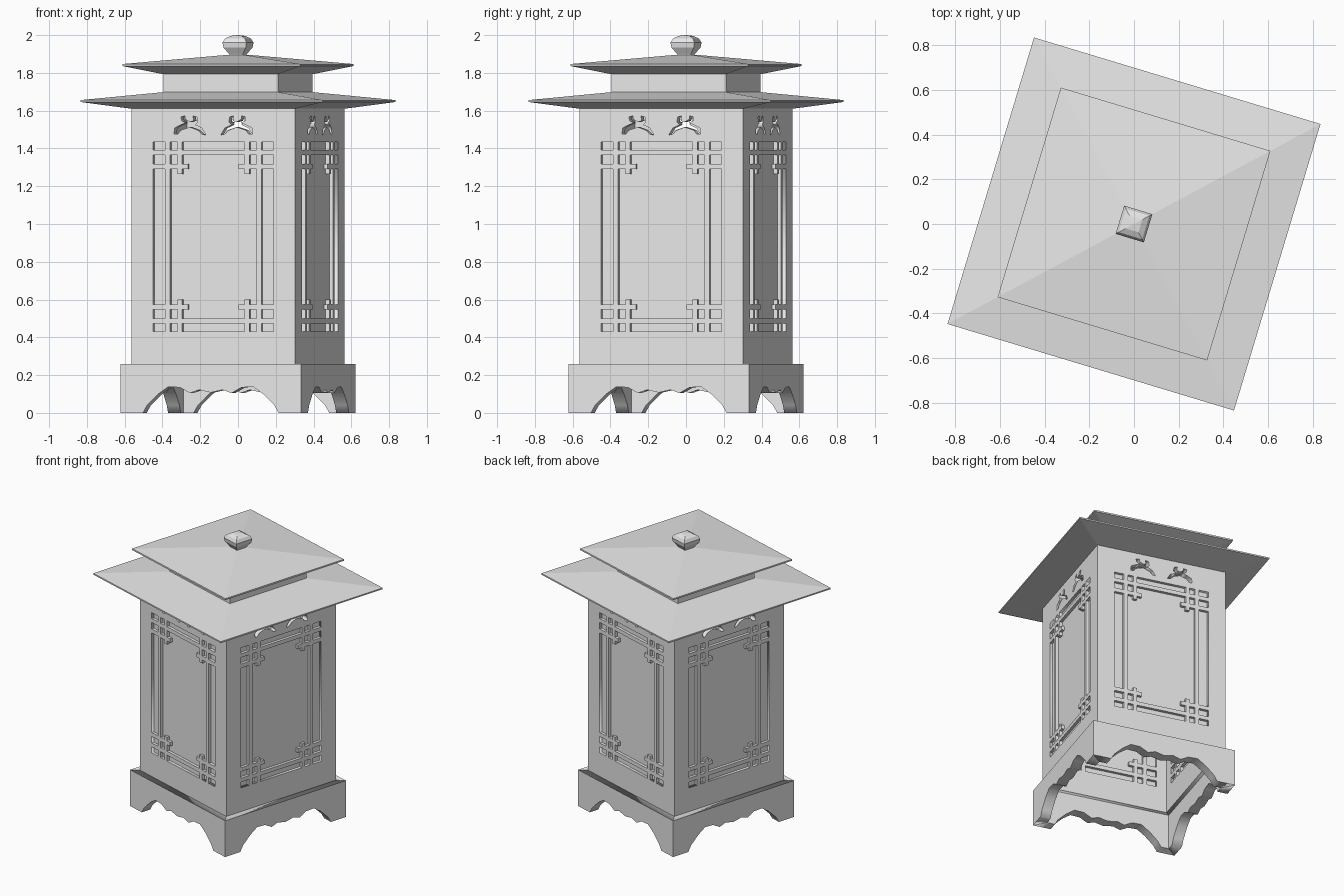
import bpy, bmesh, math
from mathutils import Matrix

if "Cube" in bpy.data.objects:
    bpy.data.objects.remove(bpy.data.objects["Cube"])

TURN = math.radians(-16.8)
stone = bpy.data.materials.new("light_grey_stone")
stone.diffuse_color = (0.8, 0.8, 0.8, 1)
stone.use_nodes = True
stone.node_tree.nodes["Principled BSDF"].inputs["Base Color"].default_value = stone.diffuse_color


def finish(bm, name, side=0):
    """Turn a bmesh into an object, rotated to one of the four sides."""
    bmesh.ops.remove_doubles(bm, verts=bm.verts, dist=1e-5)
    bmesh.ops.recalc_face_normals(bm, faces=bm.faces)
    bm.transform(Matrix.Rotation(TURN + side * math.pi / 2, 4, 'Z'))
    me = bpy.data.meshes.new(name)
    bm.to_mesh(me)
    bm.free()
    me.materials.append(stone)
    ob = bpy.data.objects.new(name, me)
    bpy.context.collection.objects.link(ob)
    return ob


def box(bm, x0, x1, y0, y1, z0, z1):
    m = Matrix.Translation(((x0 + x1) / 2, (y0 + y1) / 2, (z0 + z1) / 2))
    m = m @ Matrix.Diagonal((x1 - x0, y1 - y0, z1 - z0, 1))
    bmesh.ops.create_cube(bm, size=1, matrix=m)


def square_loft(name, profile):
    """Stack of squares given as (half width, height), capped at both ends."""
    bm = bmesh.new()
    rings = [[bm.verts.new((sx * h, sy * h, z))
              for sx, sy in ((-1, -1), (1, -1), (1, 1), (-1, 1))] for h, z in profile]
    for a, b in zip(rings, rings[1:]):
        for i in range(4):
            j = (i + 1) % 4
            bm.faces.new((a[i], a[j], b[j], b[i]))
    bm.faces.new(rings[0][::-1])
    bm.faces.new(rings[-1])
    return finish(bm, name)


def plate(name, loops, h, t, side):
    """Flat outline with holes, extruded, stood up as a mitred side wall."""
    cu = bpy.data.curves.new(name + "_outline", 'CURVE')
    cu.dimensions, cu.fill_mode, cu.extrude = '2D', 'BOTH', t / 2
    for pts in loops:
        sp = cu.splines.new('POLY')
        sp.points.add(len(pts) - 1)
        for p, (u, z) in zip(sp.points, pts):
            p.co = (u, z, 0, 1)
        sp.use_cyclic_u = True
    tmp = bpy.data.objects.new(name + "_outline", cu)
    bpy.context.collection.objects.link(tmp)
    bpy.context.view_layer.update()
    ev = tmp.evaluated_get(bpy.context.evaluated_depsgraph_get())
    me = ev.to_mesh()
    bm = bmesh.new()
    bm.from_mesh(me)
    ev.to_mesh_clear()
    bpy.data.objects.remove(tmp)
    bpy.data.curves.remove(cu)
    for v in bm.verts:
        u, z, d = v.co
        if d < 0:
            u = max(-(h - t), min(h - t, u))
        v.co = (u, -h + t / 2 - d, z)
    finish(bm, name, side)


def rect(u, z0, z1):
    return [(-u, z0), (u, z0), (u, z1), (-u, z1)]


# Main dimensions
BODY, WALL = 0.453, 0.05
WIN, WZ0, WZ1 = 0.332, 0.43, 1.435
BASE, APRON = 0.5, 0.07

# Scroll-shaped vent, left one; the right one is mirrored
scroll = [(-.218, 1.476), (-.213, 1.508), (-.18, 1.525), (-.152, 1.535), (-.174, 1.546),
          (-.18, 1.567), (-.157, 1.572), (-.157, 1.556), (-.13, 1.54), (-.108, 1.546),
          (-.113, 1.572), (-.091, 1.567), (-.086, 1.54), (-.102, 1.525), (-.064, 1.508),
          (-.041, 1.471), (-.064, 1.476), (-.086, 1.497), (-.13, 1.513), (-.18, 1.497),
          (-.196, 1.476)]
scroll_r = [(-u, z) for u, z in reversed(scroll)]

# Half of the scalloped lower edge of the base
edge = [(-.375, 0), (-.352, .04), (-.29, .10), (-.235, .138), (-.17, .135),
        (-.115, .105), (-.065, .122), (0, .108)]
edge += [(-u, z) for u, z in reversed(edge[:-1])]
apron = [(-BASE, 0)] + edge + [(BASE, 0), (BASE, .26), (-BASE, .26)]

for s in range(4):
    plate("base_apron", [apron], BASE, APRON, s)
    plate("body_wall", [rect(BODY, .25, 1.612), rect(WIN, WZ0, WZ1), scroll, scroll_r],
          BODY, WALL, s)

    # Recessed window panel
    bm = bmesh.new()
    box(bm, -WIN, WIN, -BODY + .02, -BODY + .03, WZ0, WZ1)
    finish(bm, "window_panel", s)

    # Lattice: one long bar along each edge, short bars crossing in the corners
    bm = bmesh.new()
    y0, y1 = -BODY, -BODY + WALL
    for sx in (-1, 1):
        def across(a, b):
            return sorted((sx * (WIN - a), sx * (WIN - b)))
        box(bm, *across(.066, .094), y0, y1, WZ0, WZ1)
        for edge_z, d in ((WZ0, 1), (WZ1, -1)):
            def up(a, b):
                return sorted((edge_z + d * a, edge_z + d * b))
            box(bm, *across(.133, .16), y0, y1, *up(0, .17))
            box(bm, *across(0, .193), y0, y1, *up(.117, .145))
    for z in (WZ0 + .042, WZ1 - .07):
        box(bm, -WIN, WIN, y0, y1, z, z + .028)
    finish(bm, "window_lattice", s)

# Roof tiers and finial
square_loft("lower_roof", [(.42, 1.605), (.50, 1.618), (.67, 1.646), (.67, 1.656), (.30, 1.70)])
square_loft("upper_box", [(.317, 1.67), (.317, 1.80)])
square_loft("upper_roof", [(.317, 1.793), (.49, 1.836), (.49, 1.847), (.04, 1.896)])
square_loft("finial", [(.034, 1.885), (.038, 1.90), (.062, 1.935), (.066, 1.96),
                       (.055, 1.982), (.03, 1.996), (.004, 2.0)])
